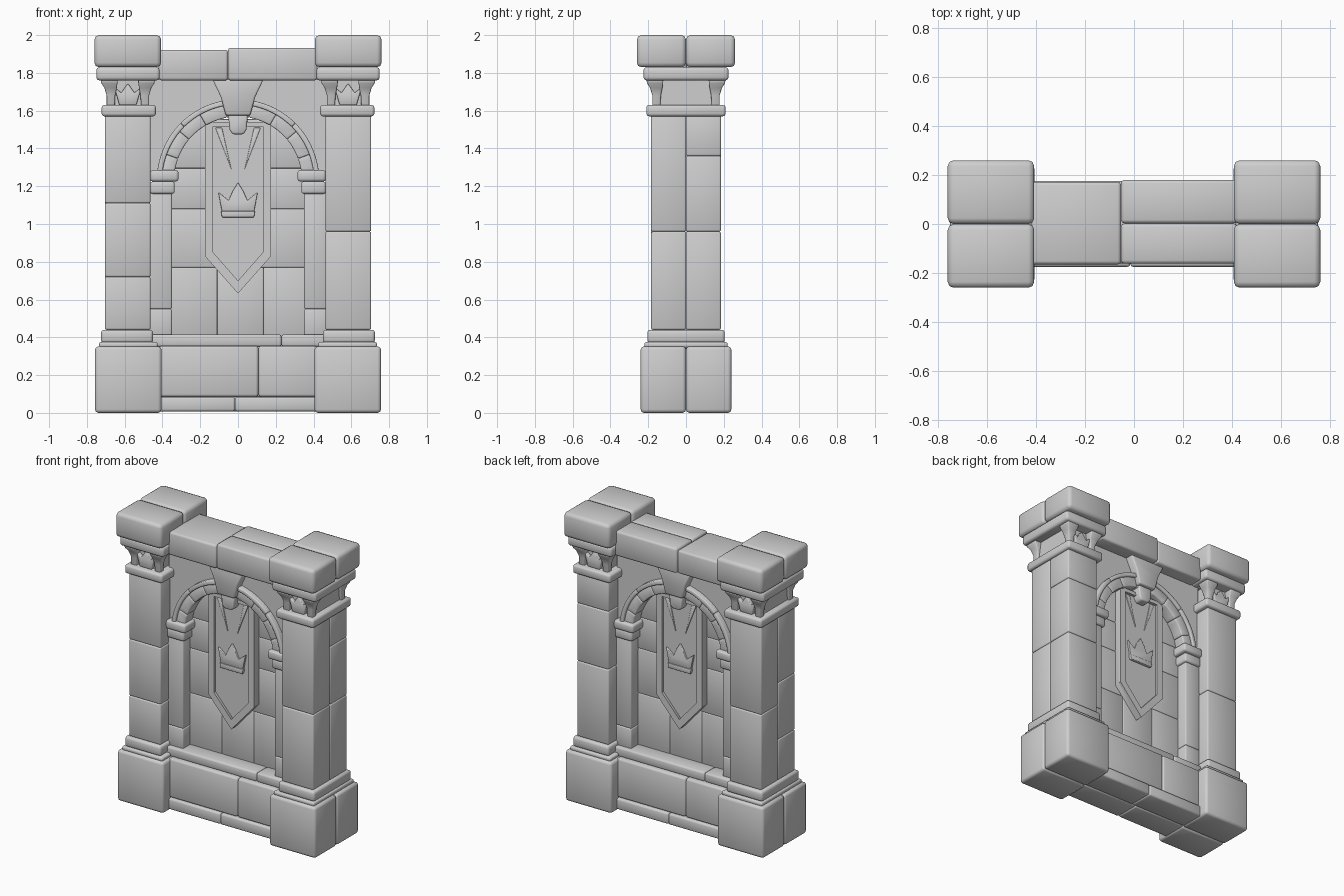
import bpy, bmesh, math

stone = bpy.data.materials.new("grey stone")
stone.diffuse_color = (0.62, 0.62, 0.62, 1)


def finish(bm, name, bevel, both):
    """Round the hard edges, shade, and optionally repeat on the back."""
    bmesh.ops.recalc_face_normals(bm, faces=bm.faces)
    if bevel:
        hard = [e for e in bm.edges if e.calc_face_angle(0) > 0.5]
        bmesh.ops.bevel(bm, geom=hard, offset=bevel, segments=2, profile=0.5,
                        affect='EDGES', clamp_overlap=True)
    me = bpy.data.meshes.new(name)
    bm.to_mesh(me)
    bm.free()
    me.materials.append(stone)
    for p in me.polygons:
        p.use_smooth = True
    me.set_sharp_from_angle(angle=math.radians(48))
    for i in range(2 if both else 1):
        ob = bpy.data.objects.new(name if i == 0 else name + "_back", me)
        ob.rotation_euler.z = math.pi * i
        bpy.context.collection.objects.link(ob)


def loft(name, rings, bevel=0.0, both=False):
    """Closed solid through rings of equal point count."""
    bm = bmesh.new()
    loops = [[bm.verts.new(p) for p in r] for r in rings]
    n = len(loops[0])
    for a, b in zip(loops, loops[1:]):
        for i in range(n):
            j = (i + 1) % n
            bm.faces.new((a[i], a[j], b[j], b[i]))
    bm.faces.new(loops[0])
    bm.faces.new(loops[-1])
    finish(bm, name, bevel, both)


def prism(name, pts, y0, y1, bevel=0.0, both=False):
    loft(name, [[(x, y, z) for x, z in pts] for y in (y0, y1)], bevel, both)


def rect(x0, x1, y0, y1, z):
    return [(x0, y0, z), (x1, y0, z), (x1, y1, z), (x0, y1, z)]


def box(name, x0, x1, y0, y1, z0, z1, bevel=0.012, both=False):
    loft(name, [rect(x0, x1, y0, y1, z0), rect(x0, x1, y0, y1, z1)], bevel, both)


def arc(r, a0, a1, n):
    return [(r * math.cos(a0 + (a1 - a0) * i / n),
             1.23 + r * math.sin(a0 + (a1 - a0) * i / n)) for i in range(n + 1)]


# Two pillars, from plinth to cap
for s, side in ((-1, "left"), (1, "right")):
    def pbox(name, a, b, y0, y1, z0, z1, bevel=0.012):
        x0, x1 = sorted((s * a, s * b))
        box(side + "_" + name, x0, x1, y0, y1, z0, z1, bevel)

    for y0, y1 in ((-0.24, 0), (0, 0.24)):
        pbox("plinth", 0.405, 0.757, y0, y1, 0, 0.352, 0.018)
    pbox("lower_base_ring", 0.425, 0.735, -0.22, 0.22, 0.345, 0.375, 0.01)
    pbox("upper_base_ring", 0.45, 0.725, -0.205, 0.205, 0.37, 0.44, 0.015)
    # shaft blocks: front and rear courses have different joints
    front = (0.44, 0.72, 1.11, 1.575) if s < 0 else (0.44, 0.96, 1.575)
    rear = (0.44, 0.96, 1.36, 1.575) if s > 0 else (0.44, 0.96, 1.575)
    for courses, y0, y1 in ((front, -0.185, 0), (rear, 0, 0.185)):
        for z0, z1 in zip(courses, courses[1:]):
            pbox("shaft_block", 0.463, 0.705, y0, y1, z0, z1, 0.009)
    pbox("neck_ring", 0.435, 0.722, -0.21, 0.21, 1.57, 1.63, 0.014)
    pbox("capital_core", 0.49, 0.68, -0.15, 0.15, 1.62, 1.77, 0)
    # flared corner leaves
    for ex in (-1, 1):
        for ey in (-1, 1):
            rings = []
            for z, out, w in ((1.62, 0, 0.042), (1.68, 0.0, 0.045), (1.72, 0.012, 0.065),
                              (1.745, 0.028, 0.085), (1.765, 0.032, 0.09)):
                xo, yo = s * 0.583 + ex * (0.112 + out), ey * (0.178 + out)
                rings.append(rect(*sorted((xo, xo - ex * w)), *sorted((yo, yo - ey * w)), z))
            loft(side + "_corner_leaf", rings, 0.006)
    # pointed middle leaf on front and back faces
    c = s * 0.583
    leaf = [(-0.045, 1.63), (0.045, 1.63), (0.072, 1.725), (0.035, 1.695),
            (0, 1.745), (-0.035, 1.695), (-0.072, 1.725)]
    for y0, y1 in ((-0.178, -0.14), (0.14, 0.178)):
        prism(side + "_middle_leaf", [(c + x, z) for x, z in leaf], y0, y1, 0.005)
    pbox("abacus", 0.415, 0.75, -0.225, 0.225, 1.76, 1.83, 0.016)
    for y0, y1 in ((-0.26, 0), (0, 0.26)):
        pbox("cap_block", 0.407, 0.76, y0, y1, 1.83, 2.0, 0.024)
    # jamb and impost under the arch
    for z0, z1 in ((0.40, 0.55), (0.55, 1.17)):
        pbox("jamb", 0.35, 0.47, -0.10, 0.10, z0, z1, 0.008)
    pbox("impost_lower", 0.335, 0.465, -0.115, 0.115, 1.16, 1.225, 0.012)
    pbox("impost_upper", 0.315, 0.465, -0.13, 0.13, 1.225, 1.285, 0.014)

# Top beam
box("beam_left", -0.42, -0.053, -0.165, 0.172, 1.76, 1.922, 0.014)
box("beam_right_front", -0.053, 0.42, -0.162, 0.003, 1.76, 1.933, 0.014)
box("beam_right_rear", -0.053, 0.42, 0.003, 0.18, 1.76, 1.933, 0.014)

# Low wall, foot course and sill
for a, b in ((-0.42, 0.108), (0.108, 0.42)):
    box("low_wall_block", a, b, -0.162, 0, 0.085, 0.355, 0.014, True)
for a, b in ((-0.42, -0.015), (-0.015, 0.42)):
    box("foot_block", a, b, -0.175, 0, 0.008, 0.085, 0.012, True)
for a, b in ((-0.46, 0.23), (0.23, 0.46)):
    box("sill_block", a, b, -0.13, 0, 0.35, 0.415, 0.012, True)

# Recessed wall stones, course by course
for z0, z1, joints in ((0.40, 0.77, (-0.4, -0.11, 0.135, 0.4)),
                       (0.77, 1.08, (-0.4, 0.08, 0.4)),
                       (1.08, 1.295, (-0.4, -0.03, 0.17, 0.4)),
                       (1.295, 1.555, (-0.4, 0.05, 0.4))):
    for a, b in zip(joints, joints[1:]):
        box("wall_stone", a, b, -0.022, 0, z0, z1, 0.006, True)

# Spandrel wall around the arch
prism("spandrel", arc(0.40, 0, math.pi, 32) + [(-0.47, 1.23), (-0.47, 1.77), (0.47, 1.77), (0.47, 1.23)],
      -0.08, 0.08)

# Arch: separate stones inside a raised outer moulding
N = 9
for i in range(N):
    a0, a1 = math.pi * i / N, math.pi * (i + 1) / N
    prism("arch_stone", arc(0.338, a0, a1, 5) + arc(0.408, a1, a0, 5), -0.102, 0, 0.007, True)
for i in range(4):
    a0, a1 = math.pi * i / 4, math.pi * (i + 1) / 4
    prism("arch_moulding", arc(0.402, a0, a1, 10) + arc(0.43, a1, a0, 10), -0.118, 0, 0.006, True)

# Keystone and banner hook
prism("keystone", [(-0.065, 1.575), (0.065, 1.575), (0.09, 1.67), (0.135, 1.765), (-0.135, 1.765), (-0.09, 1.67)],
      -0.138, 0, 0.01, True)
prism("banner_hook", [(-0.03, 1.475), (0.03, 1.475), (0.045, 1.5), (0.052, 1.58), (-0.052, 1.58), (-0.045, 1.5)],
      -0.115, 0, 0.01, True)

# Banner: cloth, raised border, soft folds and crown
outer = [(-0.175, 1.54), (-0.175, 0.83), (0, 0.632), (0.175, 0.83), (0.175, 1.54)]
inner = [(-0.132, 1.515), (-0.132, 0.85), (0, 0.70), (0.132, 0.85), (0.132, 1.515)]
prism("banner_cloth", outer, -0.056, 0, 0, True)
for i in range(5):
    j = (i + 1) % 5
    prism("banner_border", [outer[i], outer[j], inner[j], inner[i]], -0.074, -0.02, 0, True)
for s in (-1, 1):
    prism("banner_fold", [(s * 0.12, 1.51), (s * 0.085, 1.51), (s * 0.035, 1.29)], -0.063, -0.05, 0.004, True)
prism("crown_points", [(-0.085, 1.065), (0.085, 1.065), (0.105, 1.17), (0.05, 1.125), (0.028, 1.175),
                       (0, 1.22), (-0.028, 1.175), (-0.05, 1.125), (-0.105, 1.17)], -0.07, -0.05, 0.004, True)
prism("crown_band", [(-0.085, 1.035), (0.085, 1.035), (0.09, 1.068), (-0.09, 1.068)], -0.075, -0.05, 0.004, True)
